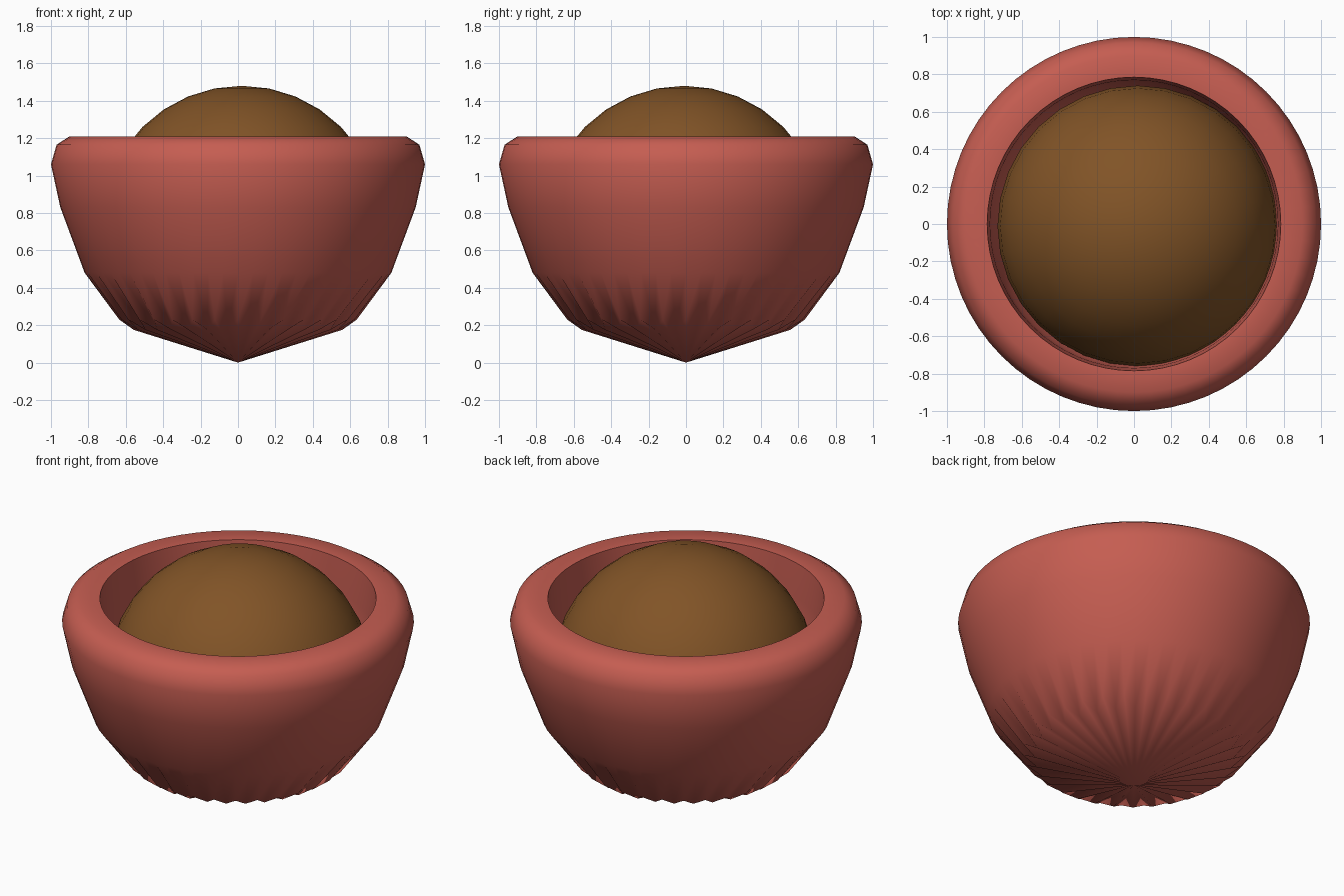
import bpy
import bmesh
from math import cos, sin, pi, radians

cube = bpy.data.objects.get("Cube")
if cube:
    bpy.data.objects.remove(cube, do_unlink=True)

SEGMENTS = 64


def material(name, color):
    mat = bpy.data.materials.new(name)
    mat.use_nodes = True
    mat.diffuse_color = color
    mat.node_tree.nodes["Principled BSDF"].inputs["Base Color"].default_value = color
    return mat


def add_object(name, bm, mat, angle):
    bmesh.ops.recalc_face_normals(bm, faces=bm.faces)
    mesh = bpy.data.meshes.new(name)
    bm.to_mesh(mesh)
    bm.free()
    mesh.materials.append(mat)
    obj = bpy.data.objects.new(name, mesh)
    bpy.context.collection.objects.link(obj)
    bpy.ops.object.select_all(action="DESELECT")
    obj.select_set(True)
    bpy.context.view_layer.objects.active = obj
    bpy.ops.object.shade_smooth_by_angle(angle=radians(angle))
    return obj


def ring(bm, even, odd):
    """Ring of vertices alternating between two (radius, height) points."""
    verts = []
    for i in range(SEGMENTS):
        r, z = odd if i % 2 else even
        a = 2 * pi * i / SEGMENTS
        verts.append(bm.verts.new((r * cos(a), r * sin(a), z)))
    return verts


red = material("terracotta red", (0.56, 0.11, 0.083, 1))
brown = material("brown", (0.22, 0.088, 0.02, 1))

# Bowl: pleated base, faceted outer wall, rolled rim and inner wall
pleat = ((0.635, 0.23), (0.56, 0.175))
outer = [(0.82, 0.48), (0.95, 0.83), (1.0, 1.06), (0.97, 1.165), (0.90, 1.21)]
inner = [(0.785, 1.205), (0.77, 1.0), (0.76, 0.73), (0.66, 0.48), (0.45, 0.3)]
bm = bmesh.new()
rings = [ring(bm, *pleat)] + [ring(bm, p, p) for p in outer + inner]
for low, high in zip(rings, rings[1:]):
    for i in range(SEGMENTS):
        j = (i + 1) % SEGMENTS
        bm.faces.new((low[i], low[j], high[j], high[i]))
bottom = bm.verts.new((0, 0, 0))
floor = bm.verts.new((0, 0, 0.2))
for i in range(SEGMENTS):
    j = (i + 1) % SEGMENTS
    bm.faces.new((bottom, rings[0][j], rings[0][i]))
    bm.faces.new((floor, rings[-1][i], rings[-1][j]))
add_object("bowl", bm, red, 60)

# Ball resting in the bowl, with its hidden underside cut flat
bm = bmesh.new()
bmesh.ops.create_uvsphere(bm, u_segments=32, v_segments=16, radius=0.75)
bmesh.ops.translate(bm, verts=bm.verts, vec=(0.02, -0.01, 0.73))
cut = bmesh.ops.bisect_plane(
    bm, geom=bm.verts[:] + bm.edges[:] + bm.faces[:],
    plane_co=(0, 0, 0.5), plane_no=(0, 0, 1), clear_inner=True)
edges = [e for e in cut["geom_cut"] if isinstance(e, bmesh.types.BMEdge)]
bmesh.ops.holes_fill(bm, edges=edges)
add_object("ball", bm, brown, 40)
